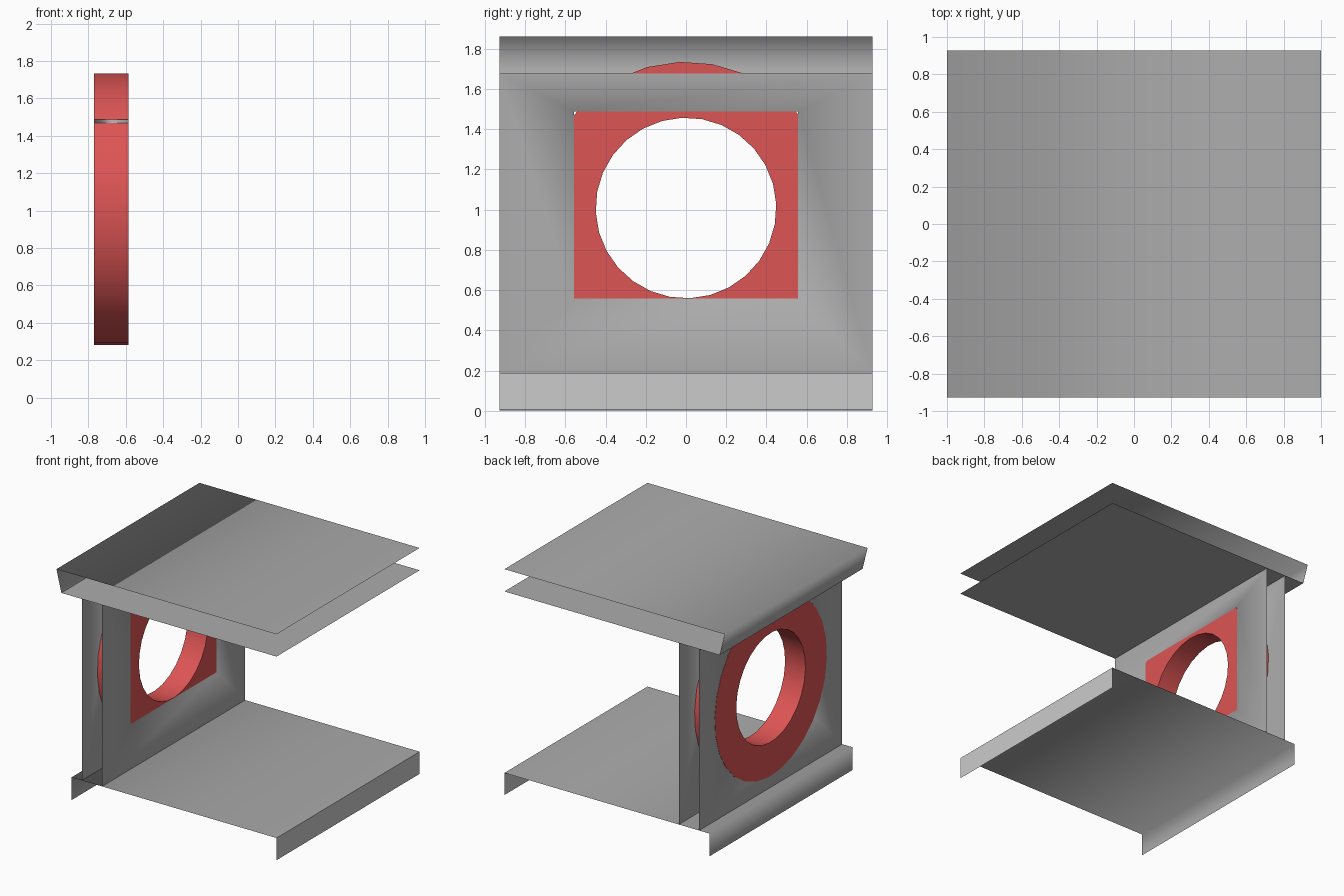
import bpy, math
from math import sin, cos, tau

if "Cube" in bpy.data.objects:
    bpy.data.objects.remove(bpy.data.objects["Cube"])

HALF_Y = 0.928                      # half depth of every sheet
PLATE_Z, CEIL_Z, TOP_Z = 0.187, 1.677, 1.86


def material(name, colour):
    mat = bpy.data.materials.new(name)
    mat.diffuse_color = (*colour, 1)
    mat.use_nodes = True
    mat.node_tree.nodes["Principled BSDF"].inputs["Base Color"].default_value = mat.diffuse_color
    return mat


dark_grey = material("dark_grey", (0.415, 0.415, 0.415))
red = material("red", (0.73, 0.09, 0.09))


def make(name, verts, faces, mat=None, smooth=True):
    me = bpy.data.meshes.new(name)
    me.from_pydata(verts, [], faces)
    me.update()
    for p in me.polygons:
        p.use_smooth = smooth
    if mat:
        me.materials.append(mat)
    ob = bpy.data.objects.new(name, me)
    bpy.context.collection.objects.link(ob)
    return ob


def sheet(name, profile, mat=None, smooth=True):
    """Extrude an open (x, z) profile along y as a thin sheet."""
    verts = [(x, y, z) for x, z in profile for y in (-HALF_Y, HALF_Y)]
    faces = [(2*i, 2*i + 1, 2*i + 3, 2*i + 2) for i in range(len(profile) - 1)]
    return make(name, verts, faces, mat, smooth)


# Roof with its inward-leaning left lip, and the ceiling sheet below it
sheet("roof", [(-0.955, CEIL_Z), (-1, TOP_Z), (1, TOP_Z)], dark_grey)
sheet("ceiling", [(-0.955, CEIL_Z), (1, CEIL_Z)], dark_grey)

# Floor with its left lip, and the separate lighter right lip
sheet("floor", [(-0.863, 0), (-0.863, PLATE_Z), (1, PLATE_Z)], dark_grey)
sheet("floor_right_lip", [(1, PLATE_Z), (1, 0.005)], smooth=False)


# Double wall with a rectangular opening tunnelled through it
def rect(x, y, z0, z1):
    return [(x, -y, z0), (x, y, z0), (x, y, z1), (x, -y, z1)]


verts, faces = [], []
for x in (-0.769, -0.585):
    verts += rect(x, HALF_Y, PLATE_Z, CEIL_Z) + rect(x, 0.558, 0.557, 1.487)
for i in range(4):
    j = (i + 1) % 4
    faces += [(j, i, i + 4, j + 4),                  # left skin
              (i + 8, j + 8, j + 12, i + 12),        # right skin
              (i + 4, i + 12, j + 12, j + 4)]        # tunnel
make("double_wall", verts, faces, dark_grey)

# Red ring set in the wall: a 28-sided rectangular section swept round x
N = 28
section = [(-0.771, 0.727), (-0.586, 0.727), (-0.586, 0.449), (-0.771, 0.449)]
verts, faces = [], []
for k in range(N):
    a = tau * k / N - math.radians(2.6)
    verts += [(x, r * sin(a), 1.008 + r * cos(a)) for x, r in section]
    n = (k + 1) % N
    for i in range(4):
        j = (i + 1) % 4
        faces.append((4*k + i, 4*k + j, 4*n + j, 4*n + i))
ring = make("ring", verts, faces, red)
bpy.ops.object.select_all(action='DESELECT')
ring.select_set(True)
bpy.context.view_layer.objects.active = ring
bpy.ops.object.shade_smooth_by_angle(angle=math.radians(40))
